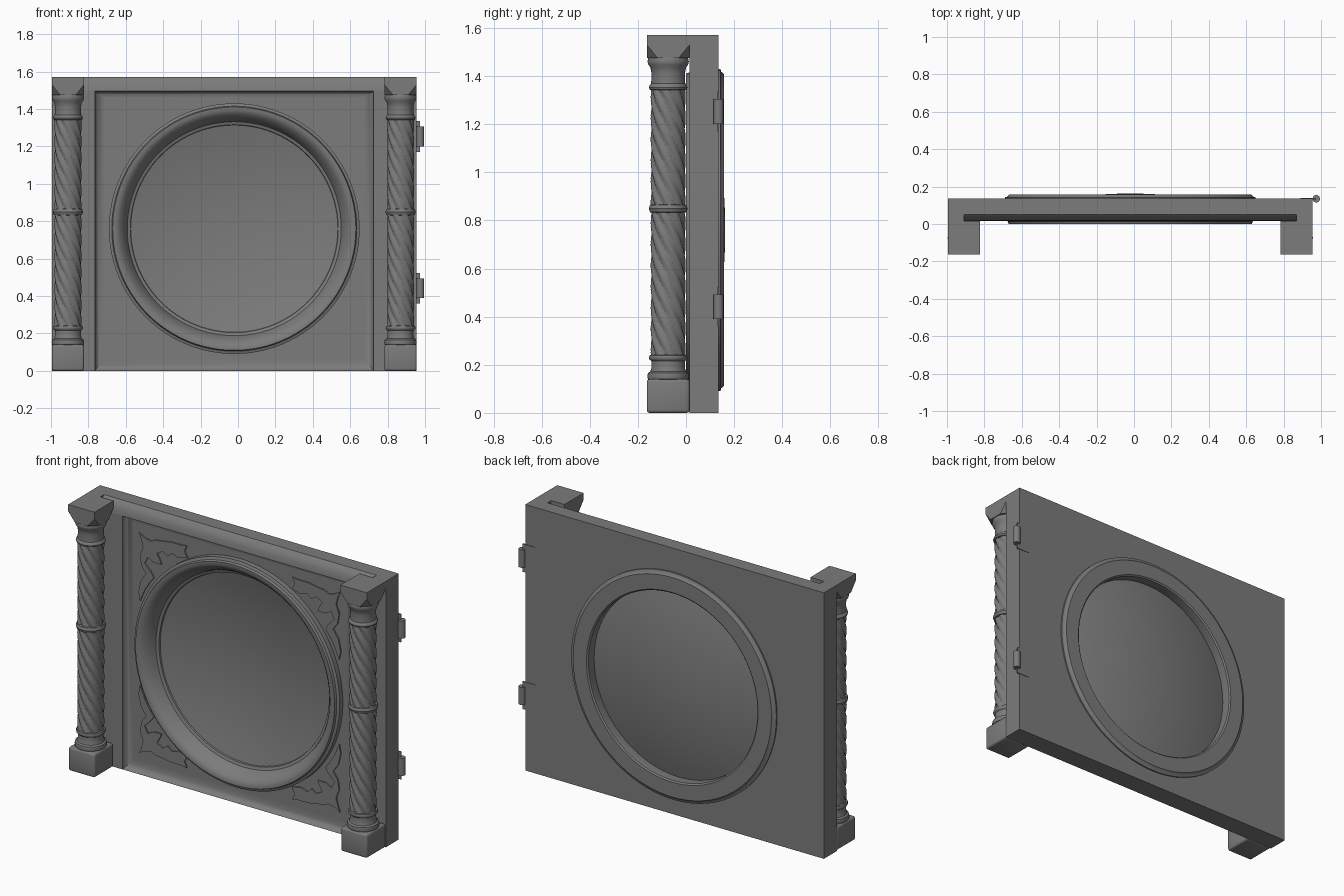
import bpy
import bmesh
from math import sin, cos, pi, radians
from mathutils import Vector

cube = bpy.data.objects.get("Cube")
if cube:
    bpy.data.objects.remove(cube)

CX, CZ = -0.02, 0.76           # centre of the round window
LEFT, RIGHT, TOP = -0.995, 0.955, 1.57
FRONT, FIELD, BACK = 0.015, 0.05, 0.135

grey = bpy.data.materials.new("stone_grey")
grey.use_nodes = True
grey.diffuse_color = (0.2, 0.2, 0.2, 1)
grey.node_tree.nodes["Principled BSDF"].inputs["Base Color"].default_value = (0.2, 0.2, 0.2, 1)
parts = []


def finish(name, bm):
    bmesh.ops.recalc_face_normals(bm, faces=bm.faces)
    mesh = bpy.data.meshes.new(name)
    bm.to_mesh(mesh)
    bm.free()
    obj = bpy.data.objects.new(name, mesh)
    bpy.context.collection.objects.link(obj)
    mesh.materials.append(grey)
    parts.append(obj)
    return obj


def loft(name, loops, caps=False, wrap=False):
    """Skin a row of equal closed loops of points."""
    bm = bmesh.new()
    rows = [[bm.verts.new(p) for p in loop] for loop in loops]
    n = len(rows[0])
    pairs = list(zip(rows, rows[1:])) + ([(rows[-1], rows[0])] if wrap else [])
    for a, b in pairs:
        for i in range(n):
            j = (i + 1) % n
            bm.faces.new((a[i], a[j], b[j], b[i]))
    if caps:
        bm.faces.new(rows[0])
        bm.faces.new(rows[-1])
    return finish(name, bm)


def box(name, x, y, z, bevel=0):
    bm = bmesh.new()
    bmesh.ops.create_cube(bm, size=1)
    for v in bm.verts:
        v.co = [lo + (c + 0.5) * (hi - lo) for c, (lo, hi) in zip(v.co, (x, y, z))]
    if bevel:
        bmesh.ops.bevel(bm, geom=bm.edges[:], offset=bevel, segments=3,
                        profile=0.5, affect='EDGES')
    return finish(name, bm)


def circle_y(r, y, n=96):
    return [(CX + r * cos(2 * pi * i / n), y, CZ + r * sin(2 * pi * i / n)) for i in range(n)]


def circle_z(cx, cy, r, z, n=40):
    return [(cx + r * cos(2 * pi * i / n), cy + r * sin(2 * pi * i / n), z) for i in range(n)]


def plate(name, outlines, y0, y1):
    """Flat plate in the xz plane; inner outlines become holes."""
    curve = bpy.data.curves.new(name, 'CURVE')
    curve.dimensions = '2D'
    curve.fill_mode = 'BOTH'
    curve.extrude = (y1 - y0) / 2
    for pts in outlines:
        spline = curve.splines.new('POLY')
        spline.points.add(len(pts) - 1)
        for p, (x, z) in zip(spline.points, pts):
            p.co = (x, z, 0, 1)
        spline.use_cyclic_u = True
    temp = bpy.data.objects.new(name + "_outline", curve)
    bpy.context.collection.objects.link(temp)
    bpy.context.view_layer.update()
    mesh = temp.evaluated_get(bpy.context.evaluated_depsgraph_get()).to_mesh()
    bm = bmesh.new()
    bm.from_mesh(mesh)
    bpy.data.objects.remove(temp)
    for v in bm.verts:
        v.co = Vector((v.co.x, (y0 + y1) / 2 - v.co.z, v.co.y))
    bmesh.ops.remove_doubles(bm, verts=bm.verts, dist=0.0001)
    return finish(name, bm)


# Back board with a round opening
rect = [(LEFT, 0), (RIGHT, 0), (RIGHT, TOP), (LEFT, TOP)]
plate("back_board", [rect, [(x, z) for x, y, z in circle_y(0.61, 0)]], FIELD, BACK)

# Side stiles behind the columns, lower where the top rail runs across
for side, outer, mid, inner in (("right", LEFT, -0.91, -0.765), ("left", RIGHT, 0.87, 0.725)):
    box(side + "_outer_stile", sorted((outer, mid)), (FRONT, FIELD), (0, TOP))
    box(side + "_inner_stile", sorted((mid, inner)), (FRONT, FIELD), (0, 1.495))

# Sloping top rail
rail = [(FIELD, TOP), (0.03, 1.55), (0.019, 1.525), (FRONT, 1.495), (FIELD, 1.495)]
loft("top_rail", [[(x, y, z) for y, z in rail] for x in (-0.91, 0.87)], caps=True)

# Hollow moulding around the sunken field
outer, inner = (-0.765, 0.725, 0, 1.495), (-0.72, 0.68, 0.06, 1.465)
steps = [(0, FIELD)]
for k in range(7):
    a = k / 6 * pi / 2
    steps.append((1 - cos(a), FRONT + (FIELD - FRONT) * sin(a)))
loops = []
for t, y in steps:
    x0, x1, z0, z1 = [o + (i - o) * t for o, i in zip(outer, inner)]
    loops.append([(x0, y, z0), (x1, y, z0), (x1, y, z1), (x0, y, z1)])
loft("field_moulding", loops)

# Round bezel through the board
bezel = [(.67, .06), (.67, .02), (.655, .014), (.65, 0), (.632, 0), (.615, .01), (.598, .028),
         (.583, .052), (.572, .08), (.556, .086), (.552, .1), (.552, .15), (.56, .157),
         (.648, .157), (.658, .146), (.67, .143), (.67, .12)]
loft("round_bezel", [circle_y(r, y) for r, y in bezel], wrap=True)

# Domed window, bulging to the back
dome = [(0.56 * k / 12, 0.163 - 0.07 * (k / 12) ** 2) for k in range(12, 0, -1)]
window = loft("domed_window", [circle_y(r, y) for r, y in dome])
bm = bmesh.new()
bm.from_mesh(window.data)
bmesh.ops.holes_fill(bm, edges=[e for e in bm.edges if e.is_boundary and
                                (e.verts[0].co - Vector((CX, 0.163, CZ))).length < 0.1])
bm.to_mesh(window.data)
bm.free()

# Leaf ornaments in the four corners
leaf = [(.655, .65), (.62, .63), (.58, .62), (.55, .635), (.5, .64), (.45, .65), (.38, .65),
        (.345, .655), (.36, .62), (.34, .585), (.4, .57), (.44, .585), (.47, .56), (.5, .58),
        (.54, .56), (.52, .525), (.51, .5), (.56, .5), (.6, .52), (.62, .48), (.58, .44),
        (.56, .41), (.59, .37), (.62, .32), (.65, .25), (.66, .3), (.645, .37), (.61, .42),
        (.64, .46), (.65, .52), (.63, .57), (.64, .61)]
for sx, sz, where in ((-1, 1, "upper_right"), (1, 1, "upper_left"),
                      (-1, -1, "lower_right"), (1, -1, "lower_left")):
    plate(where + "_leaf", [[(CX + sx * u, CZ + sz * v) for u, v in leaf]], FIELD - 0.008, FIELD + 0.01)

# Twisted columns
HALF, CY = 0.086, -0.074
base = [(.07, .13), (.084, .14), (.087, .152), (.084, .166), (.074, .172), (.069, .19),
        (.07, .215), (.078, .222), (.08, .23), (.077, .239), (.06, .243)]
band = [(.06, .83), (.076, .834), (.081, .849), (.076, .864), (.06, .868)]
neck = [(.06, 1.34), (.077, 1.343), (.08, 1.352), (.077, 1.362), (.071, 1.368), (.069, 1.41),
        (.074, 1.435), (.083, 1.448), (.086, 1.46), (.083, 1.474), (.07, 1.48)]


def twisted(cx, z, n=80, strands=8, pitch=0.7):
    pts = []
    for i in range(n):
        a = 2 * pi * i / n
        r = 0.061 + 0.012 * abs(cos(strands / 2 * (a + 2 * pi * z / pitch)))
        pts.append((cx + r * cos(a), CY + r * sin(a), z))
    return pts


for side, cx in (("right", -0.909), ("left", 0.869)):
    xs, ys = (cx - HALF, cx + HALF), (CY - 0.089, FRONT)
    box(side + "_column_foot", xs, ys, (0, 0.14), bevel=0.012)
    for label, prof in (("base_rings", base), ("middle_band", band), ("neck_rings", neck)):
        loft(f"{side}_column_{label}", [circle_z(cx, CY, r, z) for r, z in prof], caps=True)
    loft(side + "_column_shaft", [twisted(cx, 0.235 + 1.11 * k / 72) for k in range(73)], caps=True)
    # Square cap with its lower corners cut away
    bm = bmesh.new()
    for i, x in enumerate(xs):
        for j, y in enumerate(ys):
            dx, dy = (0.045, -0.045)[i], (0.045, -0.045)[j]
            for p in ((x, y, TOP), (x, y, 1.53), (x + dx, y, 1.475), (x, y + dy, 1.475)):
                bm.verts.new(p)
    bmesh.ops.convex_hull(bm, input=bm.verts[:])
    bmesh.ops.dissolve_limit(bm, angle_limit=radians(1), verts=bm.verts[:], edges=bm.edges[:])
    finish(side + "_column_cap", bm)

# Hinges on the left edge
for label, z0, z1 in (("upper", 1.2, 1.305), ("lower", 0.39, 0.493)):
    loft(label + "_hinge_barrel", [circle_z(0.975, 0.135, 0.02, z, 20) for z in (z0, z1)], caps=True)
    box(label + "_hinge_leaf", (0.89, 0.972), (BACK - 0.004, BACK + 0.003), (z0 - 0.03, z1 + 0.03))

# Smooth shading with crisp edges
bpy.ops.object.select_all(action='DESELECT')
for obj in parts:
    obj.select_set(True)
bpy.context.view_layer.objects.active = parts[0]
bpy.ops.object.shade_smooth_by_angle(angle=radians(35))
